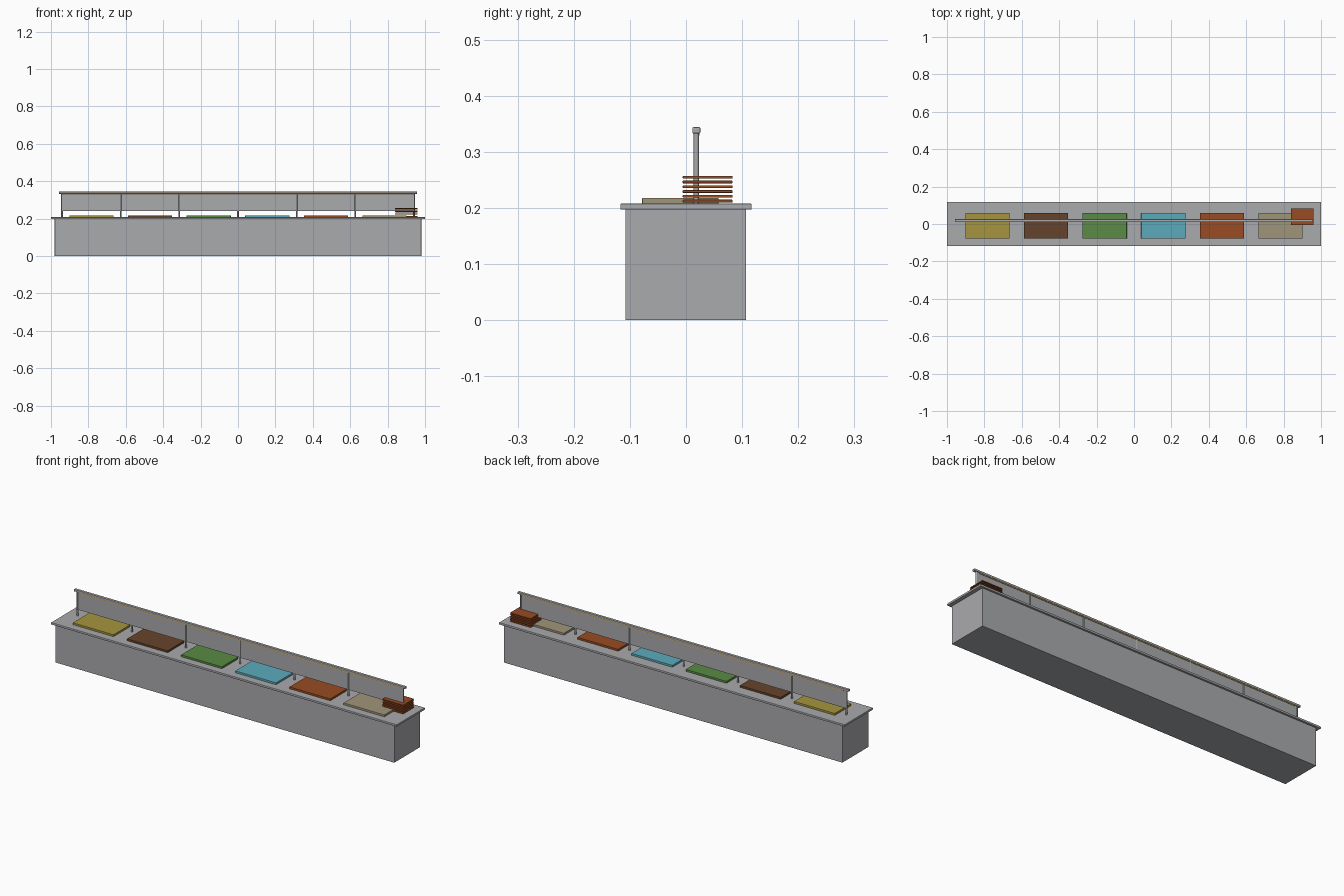
import bpy
import bmesh
import math

if "Cube" in bpy.data.objects:
    bpy.data.objects.remove(bpy.data.objects["Cube"])


def material(name, rgb):
    m = bpy.data.materials.new(name)
    m.diffuse_color = (*rgb, 1.0)
    m.use_nodes = True
    m.node_tree.nodes["Principled BSDF"].inputs["Base Color"].default_value = m.diffuse_color
    return m


steel = material("steel_grey", (0.40, 0.405, 0.42))
amber = material("amber_light", (0.72, 0.42, 0.10))
rust = material("rust_orange", (0.315, 0.072, 0.016))
food_colours = [
    material("mustard", (0.38, 0.30, 0.05)),
    material("dark_brown", (0.13, 0.058, 0.025)),
    material("salad_green", (0.10, 0.26, 0.058)),
    material("ice_blue", (0.107, 0.41, 0.50)),
    rust,
    material("pale_tan", (0.35, 0.30, 0.195)),
]


def box(name, xs, ys, zs, mat, bevel=0.0):
    """Box from min/max ranges with an optional small rounded edge."""
    bm = bmesh.new()
    bmesh.ops.create_cube(bm, size=1)
    for v in bm.verts:
        for i, (lo, hi) in enumerate((xs, ys, zs)):
            v.co[i] = hi if v.co[i] > 0 else lo
    if bevel:
        bmesh.ops.bevel(bm, geom=bm.edges[:], offset=bevel, segments=2,
                        profile=0.5, affect='EDGES')
    me = bpy.data.meshes.new(name)
    bm.to_mesh(me)
    bm.free()
    me.materials.append(mat)
    ob = bpy.data.objects.new(name, me)
    bpy.context.collection.objects.link(ob)
    return ob


def post(name, x, y, z0, z1, radius, mat):
    bpy.ops.mesh.primitive_cylinder_add(vertices=12, radius=radius, depth=z1 - z0,
                                        location=(x, y, (z0 + z1) / 2))
    ob = bpy.context.object
    ob.name = name
    ob.data.materials.append(mat)
    bpy.ops.object.shade_smooth_by_angle(angle=math.radians(40))


PITCH = 0.3135
GUARD_Y = 0.0185

# Counter body and overhanging top
box("counter_body", (-0.98, 0.98), (-0.108, 0.107), (0, 0.198), steel, 0.001)
box("counter_top", (-1, 1), (-0.117, 0.117), (0.197, 0.208), steel, 0.002)

# Food trays
for i, mat in enumerate(food_colours):
    x = (i - 2.5) * PITCH
    box(f"food_tray_{i + 1}", (x - 0.118, x + 0.118), (-0.078, 0.058),
        (0.207, 0.218), mat, 0.001)

# Guard: posts, panel, cap rail and light strip
for i in range(7):
    post(f"guard_post_{i + 1}", (i - 3) * PITCH, GUARD_Y, 0.207, 0.336, 0.0047, steel)
box("guard_panel", (-0.943, 0.943), (GUARD_Y - 0.003, GUARD_Y + 0.003),
    (0.241, 0.335), steel)
box("guard_cap", (-0.958, 0.958), (GUARD_Y - 0.0072, GUARD_Y + 0.0072),
    (0.333, 0.344), steel, 0.002)
box("light_strip", (-0.925, 0.925), (GUARD_Y - 0.0055, GUARD_Y + 0.0055),
    (0.329, 0.334), amber)

# Stack of serving trays
for i in range(6):
    z = 0.2098 + i * 0.0085
    box(f"stacked_tray_{i + 1}", (0.84, 0.96), (-0.006, 0.083),
        (z, z + 0.005), rust, 0.0015)
